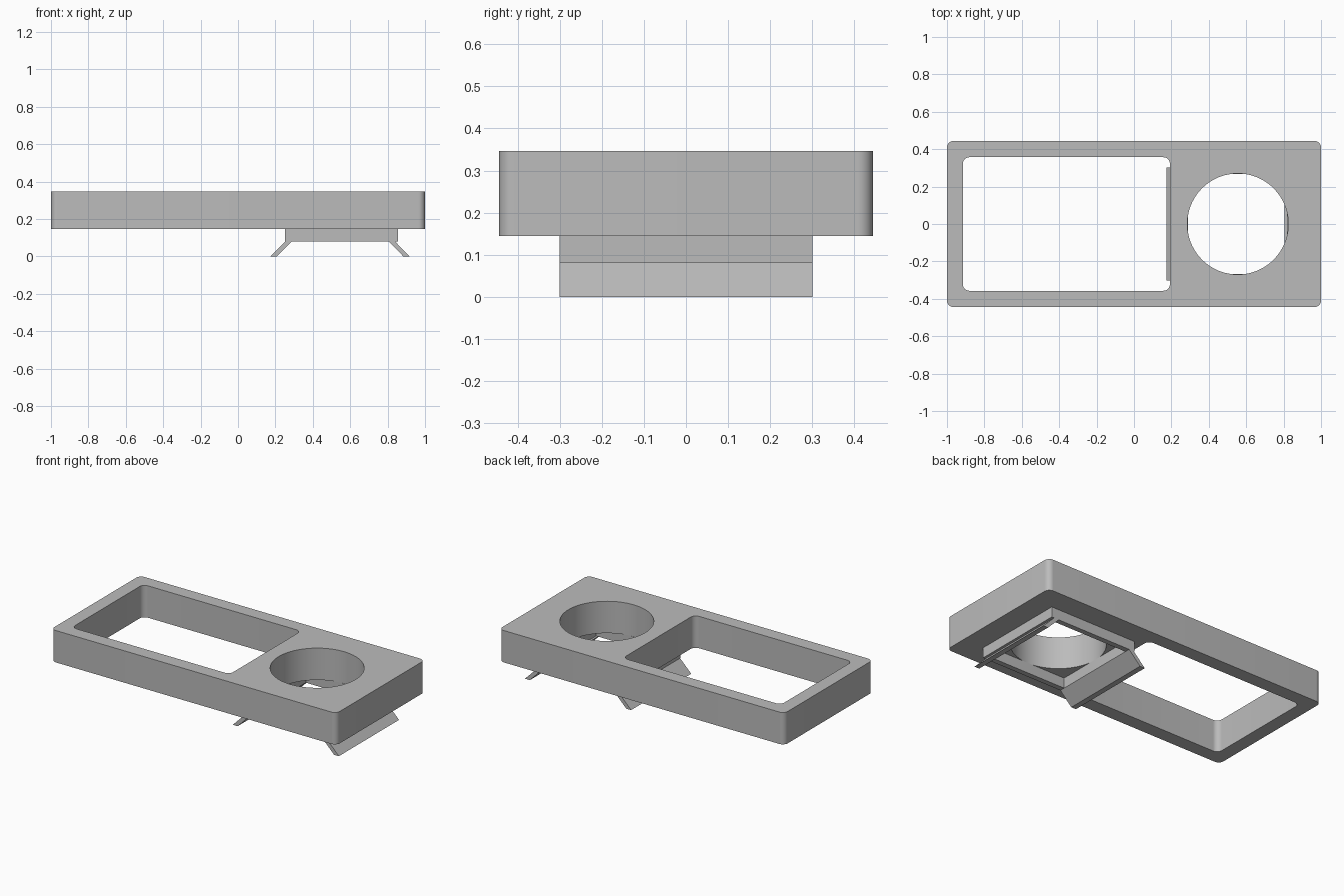
import bpy, bmesh
from math import sin, cos, pi, radians

cube = bpy.data.objects.get("Cube")
if cube:
    bpy.data.objects.remove(cube, do_unlink=True)

grey = bpy.data.materials.new("plain grey")
grey.use_nodes = True
colour = (0.5, 0.5, 0.5, 1)
grey.diffuse_color = colour
grey.node_tree.nodes["Principled BSDF"].inputs["Base Color"].default_value = colour


def arc(cx, cy, r, start, sweep, steps):
    return [(cx + r * cos(start + sweep * i / steps),
             cy + r * sin(start + sweep * i / steps)) for i in range(steps + 1)]


def rounded_rect(x0, x1, y, r):
    corners = [(x1 - r, y - r), (x0 + r, y - r), (x0 + r, r - y), (x1 - r, r - y)]
    return [p for i, (cx, cy) in enumerate(corners)
            for p in arc(cx, cy, r, i * pi / 2, pi / 2, 10)]


def rect(x0, x1, y):
    return [(x1, y), (x0, y), (x0, -y), (x1, -y)]


def finish(name, bm):
    bmesh.ops.recalc_face_normals(bm, faces=bm.faces)
    mesh = bpy.data.meshes.new(name)
    bm.to_mesh(mesh)
    bm.free()
    mesh.materials.clear()
    mesh.materials.append(grey)
    obj = bpy.data.objects.new(name, mesh)
    bpy.context.collection.objects.link(obj)
    bpy.ops.object.select_all(action='DESELECT')
    obj.select_set(True)
    bpy.context.view_layer.objects.active = obj
    bpy.ops.object.shade_smooth_by_angle(angle=radians(30))
    return obj


def plate(name, outlines, z0, z1):
    """Solid between two heights; every outline after the first is a hole."""
    bm = bmesh.new()
    for pts in outlines:
        verts = [bm.verts.new((x, y, z0)) for x, y in pts]
        for a, b in zip(verts, verts[1:] + verts[:1]):
            bm.edges.new((a, b))
    bmesh.ops.triangle_fill(bm, edges=bm.edges[:], use_beauty=True)
    new = bmesh.ops.extrude_face_region(bm, geom=bm.faces[:], use_keep_orig=True)
    top = [g for g in new["geom"] if isinstance(g, bmesh.types.BMVert)]
    bmesh.ops.translate(bm, verts=top, vec=(0, 0, z1 - z0))
    return finish(name, bm)


def flap(name, top_x, foot_x, width, y, z):
    """Slanted strip with a level foot, extruded along y."""
    bm = bmesh.new()
    profile = [(top_x, z), (top_x + width, z), (foot_x + width, 0), (foot_x, 0)]
    face = bm.faces.new([bm.verts.new((px, -y, pz)) for px, pz in profile])
    new = bmesh.ops.extrude_face_region(bm, geom=[face], use_keep_orig=True)
    far = [g for g in new["geom"] if isinstance(g, bmesh.types.BMVert)]
    bmesh.ops.translate(bm, verts=far, vec=(0, 2 * y, 0))
    return finish(name, bm)


# Main body with a rectangular window and a round hole
plate("body", [rounded_rect(-1, 1, 0.444, 0.035),
               rounded_rect(-0.915, 0.192, 0.357, 0.035),
               arc(0.555, 0, 0.27, 0, 2 * pi, 96)[:-1]], 0.145, 0.347)

# Square collar under the round hole
plate("collar", [rect(0.25, 0.856, 0.301), rect(0.288, 0.818, 0.268)], 0.08, 0.145)

# Splayed clip flaps on both sides of the collar
flap("right_flap", 0.254, 0.174, 0.034, 0.301, 0.08)
flap("left_flap", 0.805, 0.884, 0.034, 0.301, 0.08)
